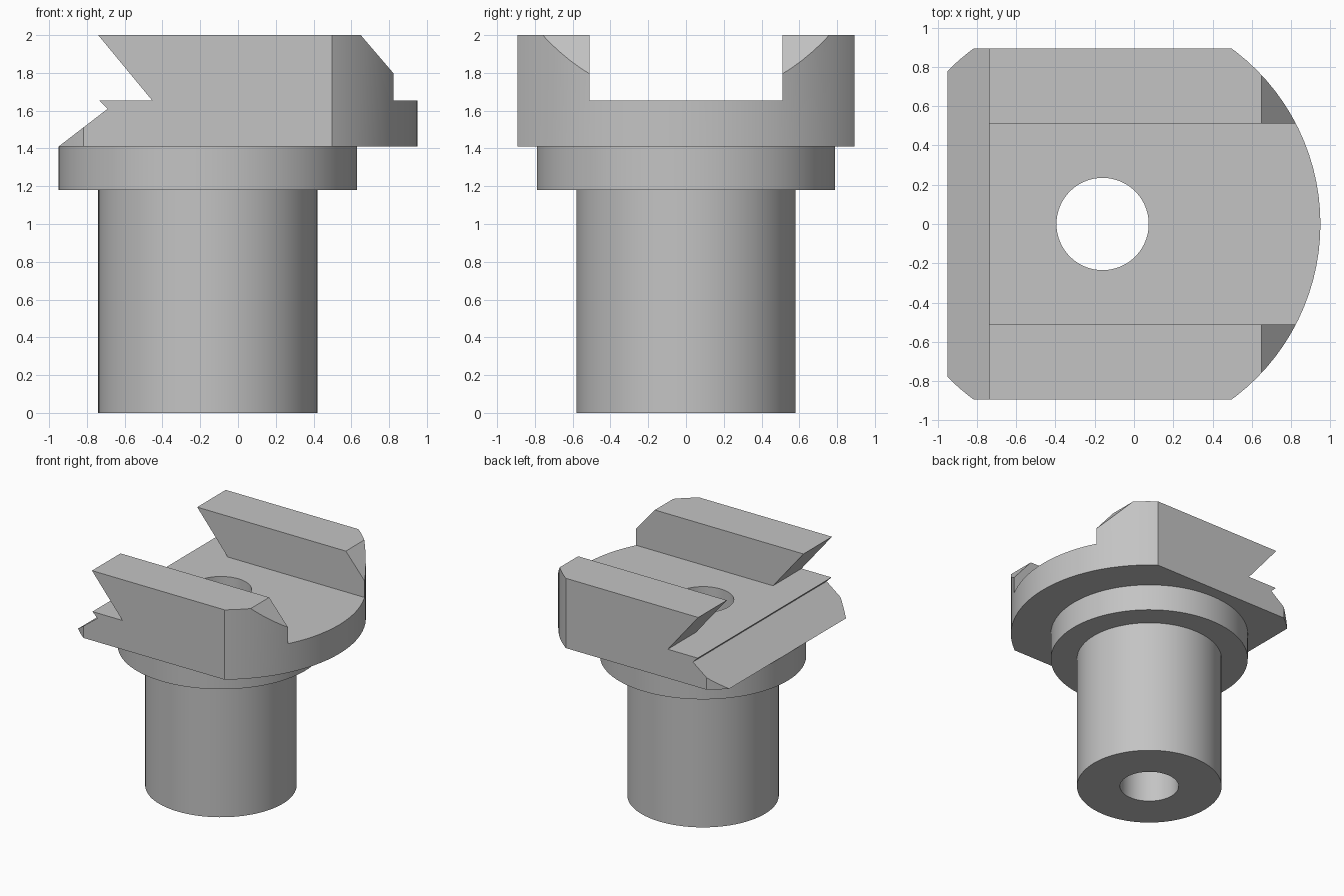
import bpy, bmesh, math

cube = bpy.data.objects.get("Cube")
if cube:
    bpy.data.objects.remove(cube, do_unlink=True)

AXIS_X = -0.16      # centre line of shank, collar, bore and head rim
BORE_R = 0.235
SEGMENTS = 96

# Plain grey metal
grey = bpy.data.materials.new("plain grey")
grey.use_nodes = True
colour = (0.55, 0.55, 0.55, 1)
grey.diffuse_color = colour
grey.node_tree.nodes["Principled BSDF"].inputs["Base Color"].default_value = colour


def make_object(name, bm):
    bmesh.ops.recalc_face_normals(bm, faces=bm.faces)
    mesh = bpy.data.meshes.new(name)
    bm.to_mesh(mesh)
    bm.free()
    mesh.materials.append(grey)
    obj = bpy.data.objects.new(name, mesh)
    bpy.context.collection.objects.link(obj)
    return obj


def select_only(obj):
    bpy.ops.object.select_all(action='DESELECT')
    obj.select_set(True)
    bpy.context.view_layer.objects.active = obj


def prism(name, outline, half_width):
    """Extrude an x-z outline symmetrically along y."""
    bm = bmesh.new()
    face = bm.faces.new([bm.verts.new((x, -half_width, z)) for x, z in outline])
    moved = bmesh.ops.extrude_face_region(bm, geom=[face])["geom"]
    verts = [v for v in moved if isinstance(v, bmesh.types.BMVert)]
    bmesh.ops.translate(bm, verts=verts, vec=(0, 2 * half_width, 0))
    return make_object(name, bm)


def lathe(name, profile):
    """Revolve a radius-height profile about the centre line."""
    bm = bmesh.new()
    rings = []
    for r, z in profile:
        ring = []
        for i in range(SEGMENTS):
            a = math.tau * i / SEGMENTS
            ring.append(bm.verts.new((AXIS_X + r * math.cos(a), r * math.sin(a), z)))
        rings.append(ring)
    for low, high in zip(rings, rings[1:]):
        for i in range(SEGMENTS):
            j = (i + 1) % SEGMENTS
            bm.faces.new((low[i], low[j], high[j], high[i]))
    return make_object(name, bm)


def cylinder(name, radius, z0, z1):
    obj = lathe(name, [(radius, z0), (radius, z1)])
    bm = bmesh.new()
    bm.from_mesh(obj.data)
    bmesh.ops.holes_fill(bm, edges=[e for e in bm.edges if e.is_boundary], sides=0)
    bmesh.ops.recalc_face_normals(bm, faces=bm.faces)
    bm.to_mesh(obj.data)
    bm.free()
    return obj


def cut(target, cutter, operation):
    cutter.hide_render = True
    mod = target.modifiers.new("cut", 'BOOLEAN')
    mod.operation = operation
    mod.solver = 'EXACT'
    mod.object = cutter
    select_only(target)
    bpy.ops.object.modifier_apply(modifier=mod.name)
    bpy.data.objects.remove(cutter, do_unlink=True)


# Stepped shank with collar and through bore, open where the head sits
shank = lathe("shank_and_collar", [
    (BORE_R, 1.41), (BORE_R, 0), (0.58, 0), (0.58, 1.18), (0.79, 1.18), (0.79, 1.41)])

# Head side profile: sloped toe, small lip, undercut notch, chamfered far end
head = prism("clamp_head", [
    (-0.95, 1.41), (1.0, 1.41), (1.0, 1.655), (0.945, 1.655), (0.65, 2.0),
    (-0.74, 2.0), (-0.455, 1.655), (-0.735, 1.655), (-0.69, 1.61)], 0.893)

# Round rim, lengthwise channel between the two jaws, and bore
cut(head, cylinder("rim_cutter", 1.11, 1.2, 2.2), 'INTERSECT')
channel = [(-1.2, 1.655), (1.2, 1.655), (1.2, 2.2), (-1.2, 2.2)]
cut(head, prism("channel_cutter", channel, 0.512), 'DIFFERENCE')
cut(head, cylinder("bore_cutter", BORE_R, 1.2, 2.2), 'DIFFERENCE')

# Smooth round walls with crisp edges
for part in (shank, head):
    select_only(part)
    bpy.ops.object.shade_smooth_by_angle(angle=math.radians(25))
